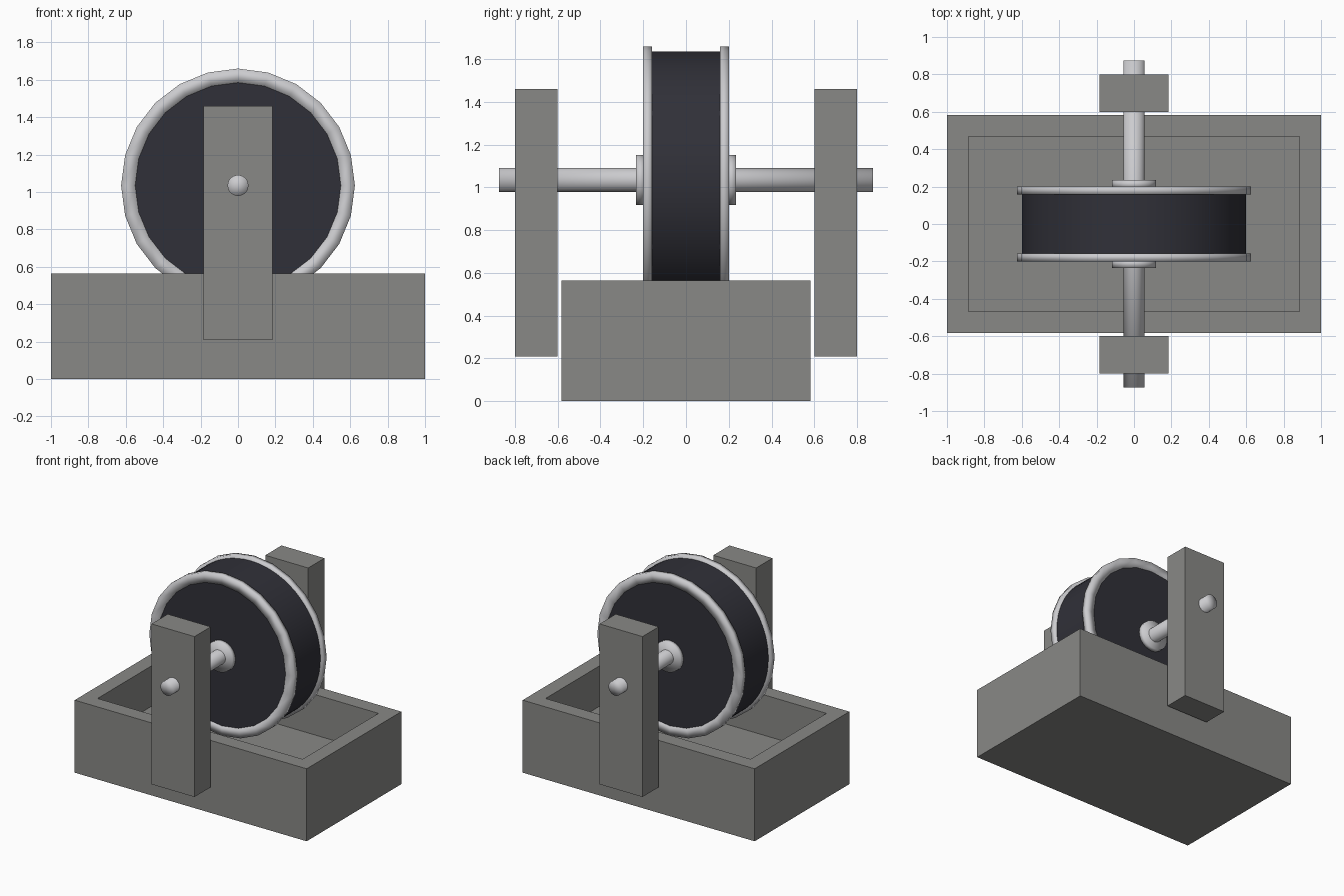
import bpy
import bmesh
from math import pi
from mathutils import Matrix, Vector

cube = bpy.data.objects.get("Cube")
if cube:
    bpy.data.objects.remove(cube, do_unlink=True)

AXLE_Z = 1.035


def material(name, color):
    mat = bpy.data.materials.new(name)
    mat.use_nodes = True
    mat.diffuse_color = (*color, 1)
    mat.node_tree.nodes["Principled BSDF"].inputs["Base Color"].default_value = (*color, 1)
    return mat


stone = material("grey stone", (0.25, 0.25, 0.24))
metal = material("light metal", (0.6, 0.6, 0.62))
rubber = material("dark wheel", (0.03, 0.03, 0.04))


def finish(bm, name, mat, smooth=False):
    bmesh.ops.recalc_face_normals(bm, faces=bm.faces)
    for face in bm.faces:
        face.smooth = smooth
    mesh = bpy.data.meshes.new(name)
    bm.to_mesh(mesh)
    bm.free()
    mesh.materials.append(mat)
    obj = bpy.data.objects.new(name, mesh)
    bpy.context.collection.objects.link(obj)
    return obj


def box_mesh(size, centre):
    bm = bmesh.new()
    bmesh.ops.create_cube(bm, size=1, matrix=Matrix.Translation(centre) @ Matrix.Diagonal((*size, 1)))
    return bm


def lathe(name, profile, mat, steps, closed=False):
    """Spin (radius, y) points about the axle line."""
    bm = bmesh.new()
    verts = [bm.verts.new((0, y, AXLE_Z + r)) for r, y in profile]
    edges = [bm.edges.new(pair) for pair in zip(verts, verts[1:])]
    if closed:
        edges.append(bm.edges.new((verts[-1], verts[0])))
    bmesh.ops.spin(bm, geom=verts + edges, cent=(0, 0, AXLE_Z), axis=(0, 1, 0),
                   angle=2 * pi, steps=steps, use_merge=False)
    bmesh.ops.remove_doubles(bm, verts=bm.verts, dist=0.0005)
    return finish(bm, name, mat, True)


def rod(name, radius, y0, y1, mat, steps):
    return lathe(name, [(0, y0), (radius, y0), (radius, y1), (0, y1)], mat, steps)


# Trough: block with a sunken rectangular basin
bm = box_mesh((2, 1.166, 0.565), (0, 0, 0.2825))
bm.faces.ensure_lookup_table()
top = max(bm.faces, key=lambda f: f.calc_center_median().z)
bmesh.ops.inset_region(bm, faces=[top], thickness=0.164)
floor = bmesh.ops.extrude_discrete_faces(bm, faces=[top])["faces"][0]
bmesh.ops.translate(bm, verts=floor.verts, vec=Vector((0, 0, -0.315)))
finish(bm, "trough", stone)

# Wheel drum and axle
drum = lathe("wheel_drum", [(0, -0.198), (0.56, -0.198), (0.56, -0.165), (0.6, -0.165),
                            (0.6, 0.165), (0.56, 0.165), (0.56, 0.198), (0, 0.198)], rubber, 64)
drum.data.set_sharp_from_angle(angle=pi / 6)
rod("axle", 0.056, -0.875, 0.875, metal, 24)

# Parts that repeat at the front and back
for side, s in (("front", -1), ("back", 1)):
    finish(box_mesh((0.37, 0.2, 1.25), (0, s * 0.7, 0.835)), side + "_post", stone)
    lathe(side + "_rim", [(0.55, s * 0.158), (0.625, s * 0.158), (0.625, s * 0.2), (0.55, s * 0.2)],
          metal, 24, closed=True)
    rod(side + "_hub", 0.117, s * 0.19, s * 0.235, metal, 24)
